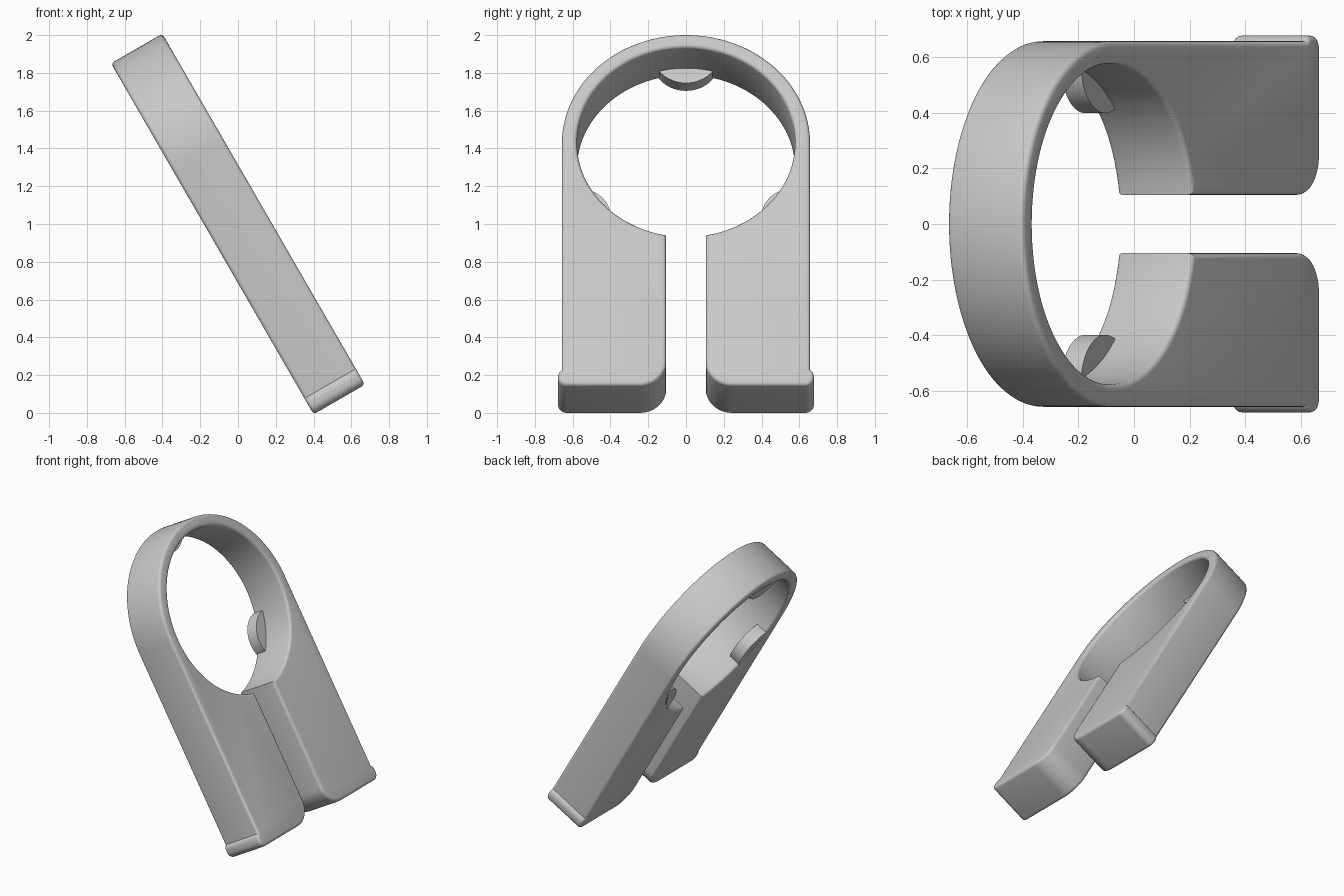
import bpy, bmesh
from math import sin, cos, asin, radians, pi
from mathutils import Matrix

cube = bpy.data.objects.get("Cube")
if cube:
    bpy.data.objects.remove(cube)

LENGTH, HALF_T = 2.145, 0.157        # long axis of the plate, half thickness
R_OUT, R_IN = 0.657, 0.577           # ring radii
SLIT, LIP, EDGE = 0.105, 0.677, 0.02
CENTRE = LENGTH - R_OUT              # ring centre along the plate
TILT = Matrix.Translation((0, 0, 1)) @ Matrix.Rotation(radians(-30), 4, 'Y')

grey = bpy.data.materials.new("light grey")
grey.use_nodes = True
colour = (0.58, 0.58, 0.58, 1)
grey.diffuse_color = colour
grey.node_tree.nodes["Principled BSDF"].inputs["Base Color"].default_value = colour


def arc(y, u, r, start, end, steps):
    angles = [radians(start + (end - start) * i / steps) for i in range(steps + 1)]
    return [(y + r * cos(a), u + r * sin(a)) for a in angles]


def prism(name, outline, low, high, edge=0):
    """Extrude a (y, u) outline through the thickness and round its rims."""
    bm = bmesh.new()
    base = bm.faces.new([bm.verts.new((low, y, u - LENGTH / 2)) for y, u in outline])
    extruded = bmesh.ops.extrude_face_region(bm, geom=[base], use_keep_orig=True)
    top = [v for v in extruded["geom"] if isinstance(v, bmesh.types.BMVert)]
    bmesh.ops.translate(bm, verts=top, vec=(high - low, 0, 0))
    bmesh.ops.recalc_face_normals(bm, faces=bm.faces)
    if edge:
        rims = [e for e in bm.edges if abs(e.verts[0].co.x - e.verts[1].co.x) < 1e-5]
        bmesh.ops.bevel(bm, geom=rims, offset=edge, segments=4, profile=0.5,
                        affect='EDGES', clamp_overlap=False)
    mesh = bpy.data.meshes.new(name)
    bm.to_mesh(mesh)
    bm.free()
    mesh.materials.append(grey)
    obj = bpy.data.objects.new(name, mesh)
    bpy.context.collection.objects.link(obj)
    obj.matrix_world = TILT
    bpy.ops.object.select_all(action='DESELECT')
    obj.select_set(True)
    bpy.context.view_layer.objects.active = obj
    bpy.ops.object.shade_smooth_by_angle(angle=radians(32))
    return obj


# Split ring with two legs: half outline, then its mirror image
half = arc(0, CENTRE, R_OUT, 90, 0, 32)
half += arc(LIP - 0.045, 0.06, 0.045, 56, 0, 6)          # outer lip of the foot
half.insert(33, (R_OUT, half[33][1]))
half.pop(34)
half += arc(LIP - 0.045, 0.045, 0.045, 0, -90, 8)
half += arc(SLIT + 0.14, 0.14, 0.14, 270, 180, 12)       # rounded inner toe
slit_angle = -90 + asin(SLIT / R_IN) * 180 / pi
half += arc(0, CENTRE, R_IN, slit_angle, 90, 56)
half[0], half[-1] = (0, half[0][1]), (0, half[-1][1])
mirrored = [(-y, u) for y, u in reversed(half[1:-1])]
prism("clamp_body", half + mirrored, -HALF_T, HALF_T, EDGE)

# Three rounded tabs inside the ring, near its underside
R_TAB = 0.175
reach = R_IN - 0.09 + R_TAB          # tab circle centre, measured from ring centre
for name, angle in (("top_tab", 90), ("left_tab", -30), ("right_tab", 210)):
    a = radians(angle)
    # Only the inward side of each disc shows; its back stays inside the wall
    inward = arc(reach * cos(a), CENTRE + reach * sin(a), R_TAB,
                 angle + 180 - 61, angle + 180 + 61, 24)
    prism(name, inward, -HALF_T + 0.004, -0.07)
